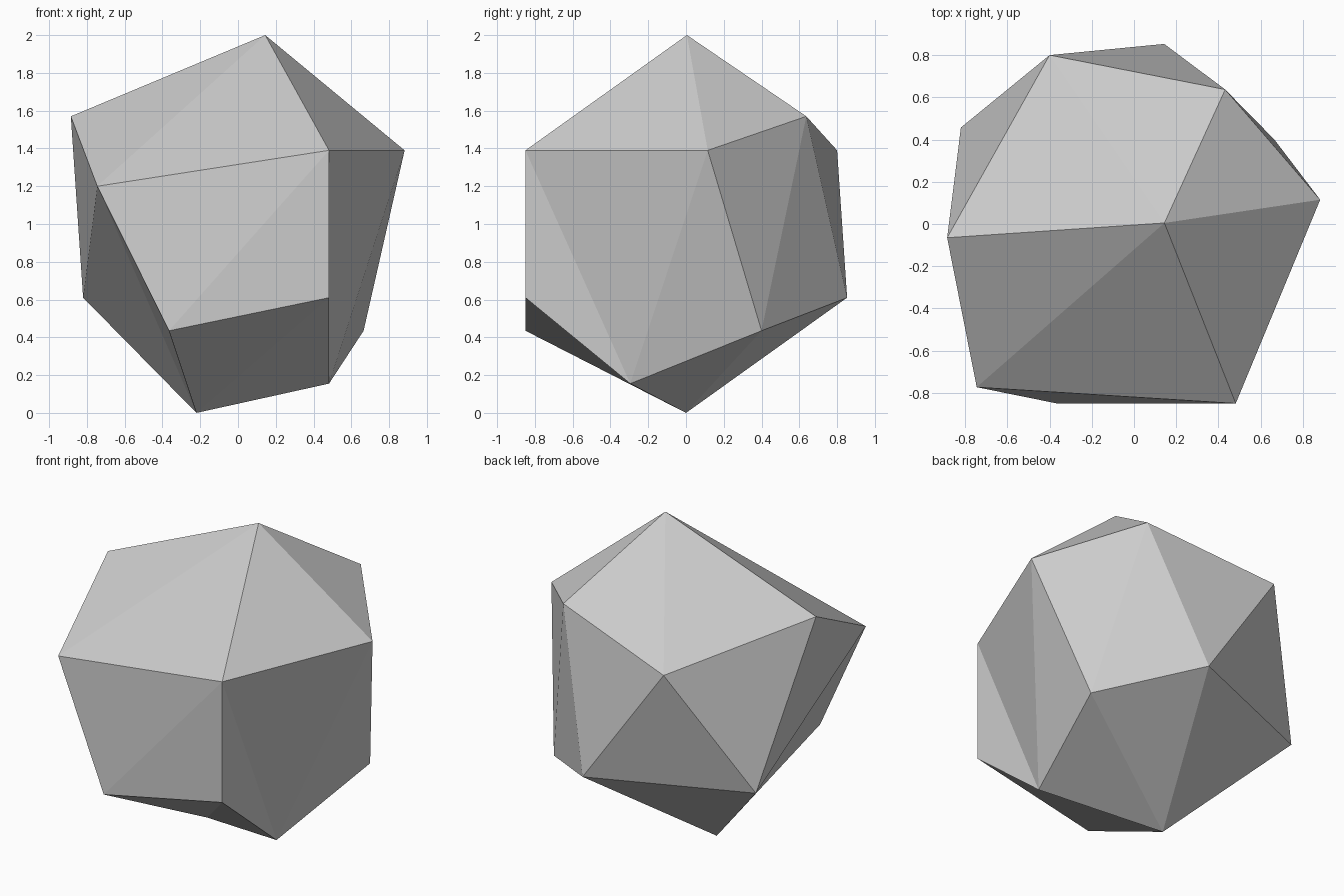
import bpy
import bmesh

if "Cube" in bpy.data.objects:
    bpy.data.objects.remove(bpy.data.objects["Cube"])

# Faceted stone: hull around its corner points, listed from top to bottom
corners = [
    (0.144, 0.005, 2.0),
    (-0.885, -0.065, 1.57), (0.432, 0.637, 1.57),
    (0.482, -0.85, 1.39), (0.882, 0.115, 1.39), (-0.40, 0.80, 1.39),
    (-0.745, -0.773, 1.20),
    (0.482, -0.85, 0.61), (0.143, 0.853, 0.61), (-0.82, 0.457, 0.61),
    (-0.365, -0.85, 0.435), (0.665, 0.40, 0.435),
    (0.482, -0.295, 0.155),
    (-0.22, 0.0, 0.0),
]

bm = bmesh.new()
verts = [bm.verts.new(c) for c in corners]
bmesh.ops.convex_hull(bm, input=verts)

# Shallow valleys: turn three ridge edges into inward creases
for a, b in ((4, 7), (10, 12), (9, 10)):
    ridge = bm.edges.get((verts[a], verts[b]))
    if ridge:
        bmesh.utils.edge_rotate(ridge)
bmesh.ops.recalc_face_normals(bm, faces=bm.faces[:])

mesh = bpy.data.meshes.new("faceted_stone")
bm.to_mesh(mesh)
bm.free()
stone = bpy.data.objects.new("faceted_stone", mesh)
bpy.context.collection.objects.link(stone)
